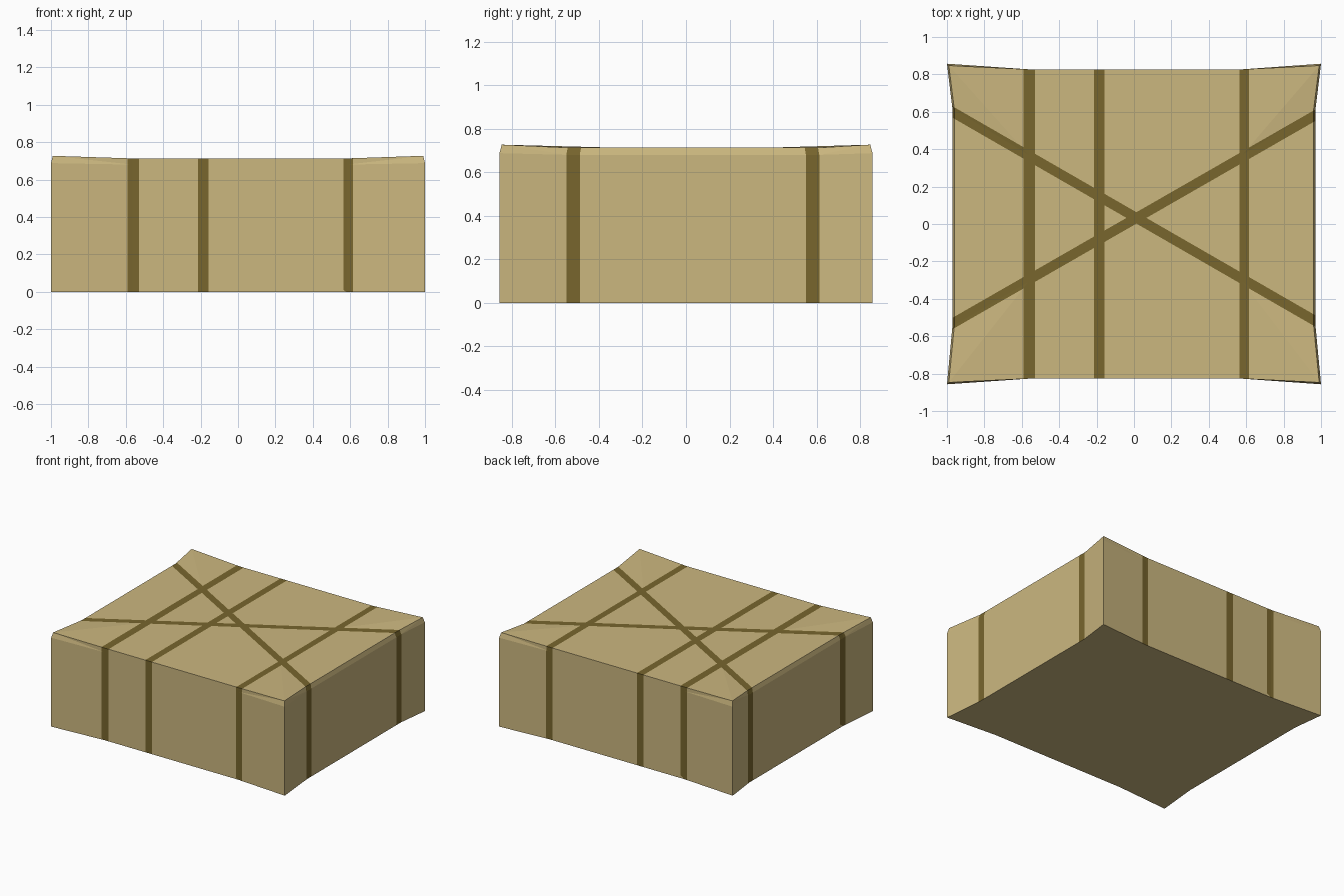
import bpy, bmesh
from mathutils import Vector

cube = bpy.data.objects.get("Cube")
if cube:
    bpy.data.objects.remove(cube, do_unlink=True)


def material(name, colour):
    mat = bpy.data.materials.new(name)
    mat.use_nodes = True
    mat.diffuse_color = colour
    mat.node_tree.nodes["Principled BSDF"].inputs["Base Color"].default_value = colour
    return mat


EDGE_Z, TOP_Z, CORNER_Z, INSET = 0.68, 0.713, 0.727, 0.01
# Plan outline: corners flare out, the sides are pulled in by the straps
XS = (-1.0, -0.565, 0.58, 1.0)
YS = (-0.857, -0.54, 0.61, 0.857)
INNER_Y = (None, -0.31, 0.37, None)


def sign(v):
    return 1 if v > 0 else -1


def plan(i, j, inset=0.0):
    """Position of one point of the four by four plan grid."""
    x, y = XS[i], YS[j]
    end_x, end_y = i in (0, 3), j in (0, 3)
    if end_x and end_y:
        return x - sign(x) * inset, y - sign(y) * inset
    if end_x:
        return sign(x) * (0.97 - inset), y
    if end_y:
        return x, sign(y) * 0.827
    return x, INNER_Y[j]


bm = bmesh.new()
N = range(4)
cells = [(i, j) for i in range(3) for j in range(3)]
rim = ([(i, 0) for i in range(3)] + [(3, j) for j in range(3)]
       + [(i, 3) for i in (3, 2, 1)] + [(0, j) for j in (3, 2, 1)])


def layer(z_of, inset=0.0, keys=None):
    return {k: bm.verts.new((*plan(*k, inset), z_of(k)))
            for k in (keys or [(i, j) for i in N for j in N])}


def is_corner(k):
    return k[0] in (0, 3) and k[1] in (0, 3)


bottom = layer(lambda k: 0.0)
edge = layer(lambda k: EDGE_Z + (0.008 if is_corner(k) else 0), keys=rim)
top = layer(lambda k: CORNER_Z if is_corner(k) else TOP_Z, INSET)

# Top and base panels, creased from each corner to the nearest inner point
for grid, flip in ((top, False), (bottom, True)):
    for i, j in cells:
        ring = [(i, j), (i + 1, j), (i + 1, j + 1), (i, j + 1)]
        start = next((n for n, k in enumerate(ring) if is_corner(k)), 0)
        ring = ring[start:] + ring[:start]
        for tri in ((0, 1, 2), (0, 2, 3)):
            verts = [grid[ring[n]] for n in tri]
            bm.faces.new(verts[::-1] if flip else verts)

# Upright sides and the sloping band below the top rim
for low, high in ((bottom, edge), (edge, top)):
    for a, b in zip(rim, rim[1:] + rim[:1]):
        bm.faces.new((low[a], low[b], high[b], high[a]))
bmesh.ops.triangulate(bm, faces=[f for f in bm.faces if len(f.verts) > 3])
bmesh.ops.recalc_face_normals(bm, faces=bm.faces[:])

# Straps: start, end and width in plan
straps = [((x, -1), (x, 1), w) for x, w in ((-0.56, 0.06), (-0.187, 0.056), (0.59, 0.052))]
straps += [((-0.967, 0.597), (0.967, -0.517), 0.053),
           ((-0.967, -0.53), (0.967, 0.58), 0.053)]
slabs = []
for start, end, width in straps:
    a, b = Vector((*start, 0)), Vector((*end, 0))
    normal = (b - a).cross(Vector((0, 0, 1))).normalized()
    slabs.append((a, normal, width / 2))
    for side in (-1, 1):
        bmesh.ops.bisect_plane(bm, geom=bm.verts[:] + bm.edges[:] + bm.faces[:], dist=1e-5,
                               plane_co=a + normal * side * width / 2, plane_no=normal)

# Straps wrap the top and sides, the base stays plain
for f in bm.faces:
    c = f.calc_center_median()
    f.material_index = int(c.z > 0.01 and any(abs((c - a).dot(n)) < h for a, n, h in slabs))

mesh = bpy.data.meshes.new("wrapped_parcel")
bm.to_mesh(mesh)
bm.free()
mesh.materials.append(material("tan wrapping", (0.60, 0.475, 0.213, 1)))
mesh.materials.append(material("dark strap", (0.188, 0.133, 0.027, 1)))
parcel = bpy.data.objects.new("wrapped_parcel", mesh)
bpy.context.collection.objects.link(parcel)
